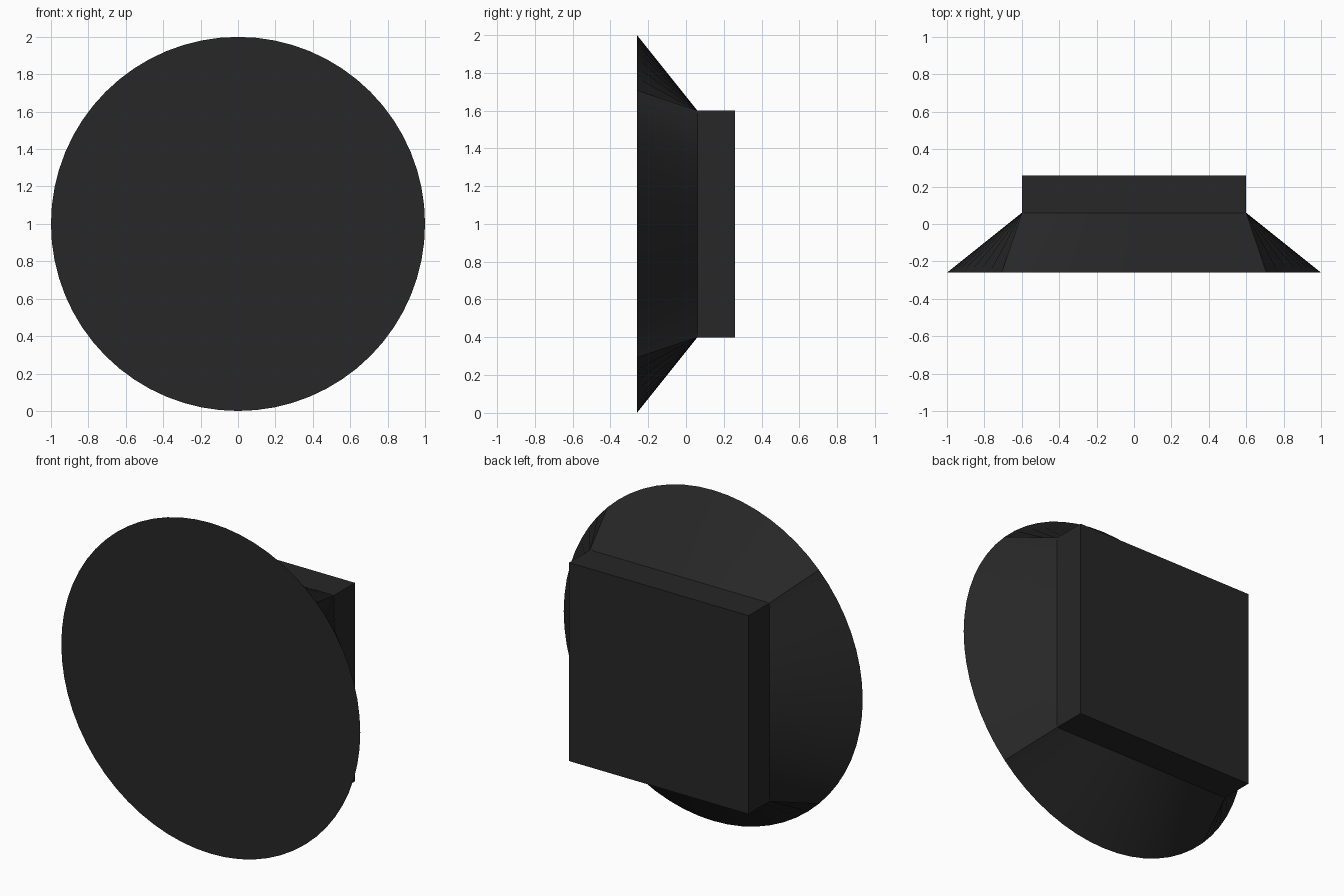
import bpy, bmesh, math

if "Cube" in bpy.data.objects:
    bpy.data.objects.remove(bpy.data.objects["Cube"])

SEG = 64          # sides of the round face (multiple of 8 so corners land on vertices)
R, HALF = 1.0, 0.6
Y_FRONT, Y_MID, Y_BACK = -0.26, 0.06, 0.26

mat = bpy.data.materials.new("black")
mat.diffuse_color = (0.02, 0.02, 0.02, 1)
mat.use_nodes = True
mat.node_tree.nodes["Principled BSDF"].inputs["Base Color"].default_value = mat.diffuse_color


def finish(bm, name, smooth=False):
    bmesh.ops.recalc_face_normals(bm, faces=bm.faces)
    me = bpy.data.meshes.new(name)
    bm.to_mesh(me)
    bm.free()
    ob = bpy.data.objects.new(name, me)
    bpy.context.collection.objects.link(ob)
    me.materials.append(mat)
    if smooth:
        bpy.ops.object.select_all(action='DESELECT')
        ob.select_set(True)
        bpy.context.view_layer.objects.active = ob
        bpy.ops.object.shade_smooth_by_angle(angle=math.radians(20))
    return ob


# Round front face lofted back to a square
bm = bmesh.new()
circle, square = [], []
for i in range(SEG):
    a = 2 * math.pi * i / SEG
    c, s = math.cos(a), math.sin(a)
    k = HALF / max(abs(c), abs(s))
    circle.append(bm.verts.new((R * c, Y_FRONT, 1 + R * s)))
    square.append(bm.verts.new((k * c, Y_MID, 1 + k * s)))
bm.faces.new(circle)
bm.faces.new(square)
for i in range(SEG):
    j = (i + 1) % SEG
    bm.faces.new((circle[i], circle[j], square[j], square[i]))
finish(bm, "round_to_square_body", True)

# Square block on the back
bm = bmesh.new()
bmesh.ops.create_cube(bm, size=1)
bmesh.ops.scale(bm, vec=(2 * HALF, Y_BACK - Y_MID, 2 * HALF), verts=bm.verts)
bmesh.ops.translate(bm, vec=(0, (Y_BACK + Y_MID) / 2, 1), verts=bm.verts)
finish(bm, "back_block")
